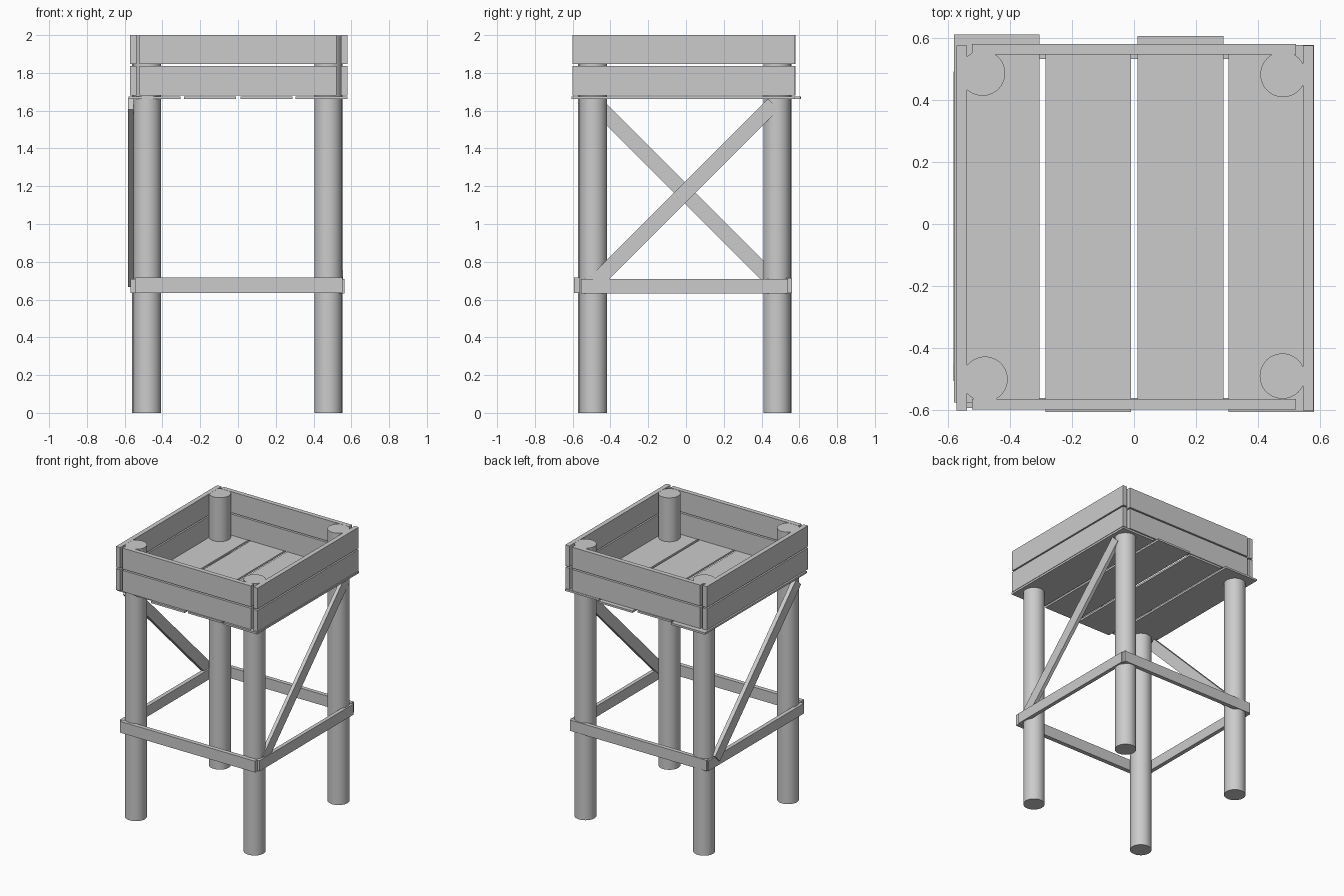
import bpy
import math

if "Cube" in bpy.data.objects:
    bpy.data.objects.remove(bpy.data.objects["Cube"])


def box(name, x, y, z):
    """Box from (min, max) ranges."""
    bpy.ops.mesh.primitive_cube_add(size=1, location=[(a + b) / 2 for a, b in (x, y, z)])
    o = bpy.context.object
    o.name = name
    o.scale = [b - a for a, b in (x, y, z)]
    bpy.ops.object.transform_apply(location=False, rotation=False, scale=True)
    return o


# round corner posts
posts = {"front_left": (-0.48, -0.50), "front_right": (0.478, -0.49),
         "back_left": (-0.488, 0.486), "back_right": (0.48, 0.482)}
for name, (x, y) in posts.items():
    bpy.ops.mesh.primitive_cylinder_add(vertices=48, radius=0.073, depth=1.999,
                                        location=(x, y, 0.9995))
    bpy.context.object.name = name + "_post"
    bpy.ops.object.shade_smooth_by_angle(angle=math.radians(30))

# floor planks, slightly uneven in y
planks = [(-0.58, -0.305, -0.575, 0.61), (-0.285, -0.01, -0.605, 0.58),
          (0.012, 0.288, -0.597, 0.605), (0.305, 0.58, -0.605, 0.576)]
for i, (x0, x1, y0, y1) in enumerate(planks):
    box(f"floor_plank_{i + 1}", (x0, x1), (y0, y1), (1.662, 1.676))

# two rows of side boards
for row, z in (("lower", (1.68, 1.836)), ("upper", (1.846, 2.0))):
    box(row + "_front_board", (-0.522, 0.522), (-0.597, -0.563), z)
    box(row + "_back_board", (-0.522, 0.522), (0.546, 0.58), z)
    box(row + "_left_board", (-0.572, -0.538), (-0.6, 0.575), z)
    box(row + "_right_board", (0.545, 0.579), (-0.6, 0.575), z)

# lower rails around the posts
box("front_rail", (-0.545, 0.552), (-0.592, -0.56), (0.635, 0.718))
box("back_rail", (-0.56, 0.55), (0.532, 0.562), (0.635, 0.715))
box("left_rail", (-0.57, -0.54), (-0.555, 0.55), (0.635, 0.71))
box("right_rail", (0.535, 0.563), (-0.555, 0.54), (0.632, 0.71))

# diagonal braces on the left and right sides
for name, x, s in (("left", (-0.582, -0.552), -1), ("right", (0.531, 0.557), 1)):
    o = box(name + "_brace", x, (-0.665, 0.665), (-0.04, 0.04))
    o.location.y = -0.007
    o.location.z = 1.165
    o.rotation_euler.x = s * math.radians(45)
